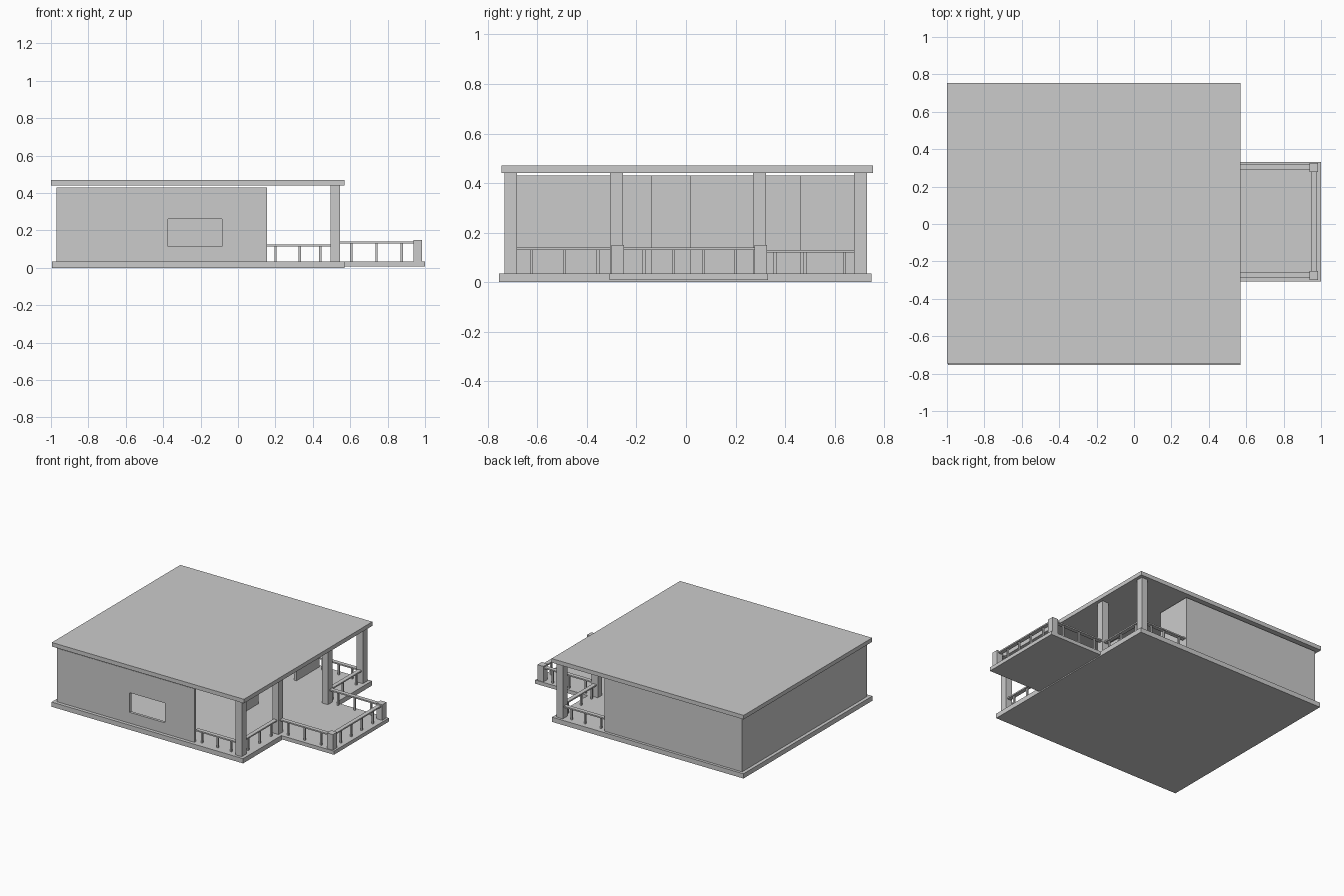
import bpy

if "Cube" in bpy.data.objects:
    bpy.data.objects.remove(bpy.data.objects["Cube"])


def box(name, x0, x1, y0, y1, z0, z1):
    bpy.ops.mesh.primitive_cube_add(
        size=1, location=((x0 + x1) / 2, (y0 + y1) / 2, (z0 + z1) / 2))
    ob = bpy.context.object
    ob.name = name
    ob.scale = (x1 - x0, y1 - y0, z1 - z0)
    bpy.ops.object.transform_apply(location=False, rotation=False, scale=True)
    return ob


FLOOR = 0.035


def railing(name, axis, a, b, across, top, stops, half=0.015, r=0.006):
    """Flat handrail along an axis from a to b, with balusters at the stops."""
    def bar(part, s0, s1, h, z0, z1):
        if axis == 'x':
            box(part, s0, s1, across - h, across + h, z0, z1)
        else:
            box(part, across - h, across + h, s0, s1, z0, z1)
    bar(name + "_handrail", a, b, half, top - 0.01, top)
    for s in stops:
        bar(name + "_baluster", s - r, s + r, r, FLOOR, top - 0.01)


# floor slab, projecting deck and flat roof
box("floor_slab", -0.995, 0.57, -0.755, 0.75, 0.0, FLOOR)
box("deck", 0.57, 1.0, -0.308, 0.332, 0.008, FLOOR)
box("roof", -1.0, 0.57, -0.745, 0.755, 0.44, 0.47)

# hollow house: thin outer walls
WX0, WX1, WY, WT, WZ = -0.97, 0.155, 0.73, 0.02, 0.43
box("left_wall", WX0, WX0 + WT, -WY, WY, FLOOR, WZ)
box("back_wall", WX0 + WT, WX1, WY - WT, WY, FLOOR, WZ)

# front wall built around the window opening
AX0, AX1, AZ0, AZ1 = -0.375, -0.085, 0.115, 0.26
F0, F1 = -WY, -WY + WT
box("front_wall_left", WX0 + WT, AX0, F0, F1, FLOOR, WZ)
box("front_wall_right", AX1, WX1, F0, F1, FLOOR, WZ)
box("front_wall_sill", AX0, AX1, F0, F1, FLOOR, AZ0)
box("front_wall_lintel", AX0, AX1, F0, F1, AZ1, WZ)

# wall panels between the porch openings
for y0, y1 in ((-0.14, 0.02), (0.46, WY - WT)):
    box("porch_wall_panel", WX1 - WT, WX1, y0, y1, FLOOR, WZ)

# roof posts and short deck posts
for y in (-0.708, -0.28, 0.297, 0.705):
    box("porch_post", 0.495, 0.545, y - 0.026, y + 0.026, FLOOR, 0.44)
for y in (-0.275, 0.302):
    box("deck_post", 0.937, 0.985, y - 0.025, y + 0.025, FLOOR, 0.15)

# porch railings
for y in (-0.705, 0.705):
    railing("porch_side", 'x', 0.155, 0.495, y, 0.125, (0.2, 0.33, 0.44))
railing("porch_front_left", 'y', -0.682, -0.306, 0.52, 0.14, (-0.625, -0.49, -0.355))
railing("porch_front_right", 'y', 0.323, 0.679, 0.52, 0.13, (0.36, 0.48, 0.64))

# deck railings
for y in (-0.275, 0.305):
    railing("deck_side", 'x', 0.545, 0.937, y, 0.14, (0.605, 0.74, 0.875))
railing("deck_end", 'y', -0.25, 0.277, 0.961, 0.14, (-0.17, -0.05, 0.07, 0.2))
